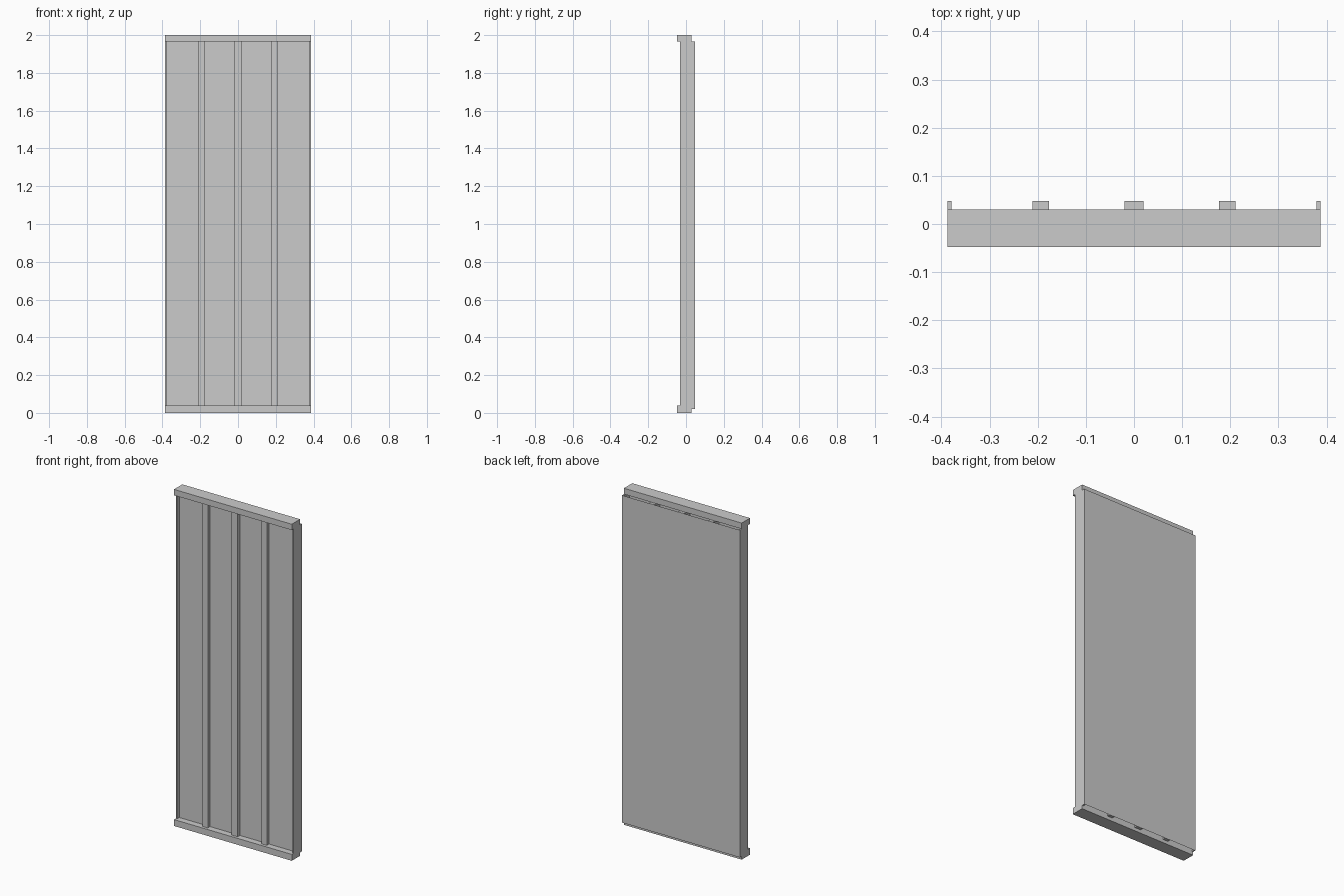
import bpy
import bmesh

if "Cube" in bpy.data.objects:
    bpy.data.objects.remove(bpy.data.objects["Cube"])

HALF = 0.387
Z0, Z1 = 0.02, 1.965          # vertical extent of studs and sheets
Y_STUD, Y_BACK = -0.031, 0.048


def make_object(name, bm):
    mesh = bpy.data.meshes.new(name)
    bm.to_mesh(mesh)
    bm.free()
    obj = bpy.data.objects.new(name, mesh)
    bpy.context.collection.objects.link(obj)
    return obj


def box(name, x, y, z):
    """Box spanning the (min, max) pairs on each axis."""
    bm = bmesh.new()
    bmesh.ops.create_cube(bm, size=1)
    for v in bm.verts:
        for i, (lo, hi) in enumerate((x, y, z)):
            v.co[i] = hi if v.co[i] > 0 else lo
    return make_object(name, bm)


def sheet(name, y, facing):
    """Thin single-surface sheet, facing -1 (front) or +1 (back)."""
    bm = bmesh.new()
    corners = [(-HALF, Z0), (HALF, Z0), (HALF, Z1), (-HALF, Z1)]
    if facing > 0:
        corners.reverse()
    bm.faces.new([bm.verts.new((cx, y, cz)) for cx, cz in corners])
    return make_object(name, bm)


# Top and bottom rails
for name, z in (("bottom_rail", (0, 0.038)), ("top_rail", (1.965, 2))):
    box(name, (-HALF, HALF), (-0.048, 0.03), z)

# Vertical studs between the rails
for name, x, half in (("left_stud", -0.194, 0.017),
                      ("middle_stud", 0, 0.02),
                      ("right_stud", 0.194, 0.017)):
    box(name, (x - half, x + half), (Y_STUD, Y_BACK), (Z0, Z1))

# Thin side plates
for name, x in (("left_side_plate", (-HALF, -0.379)),
                ("right_side_plate", (0.379, HALF))):
    box(name, x, (Y_STUD, Y_BACK), (Z0, Z1))

# Recessed front sheet and flush back sheet
sheet("front_sheet", -0.01, -1)
sheet("back_sheet", Y_BACK + 0.0002, 1)
